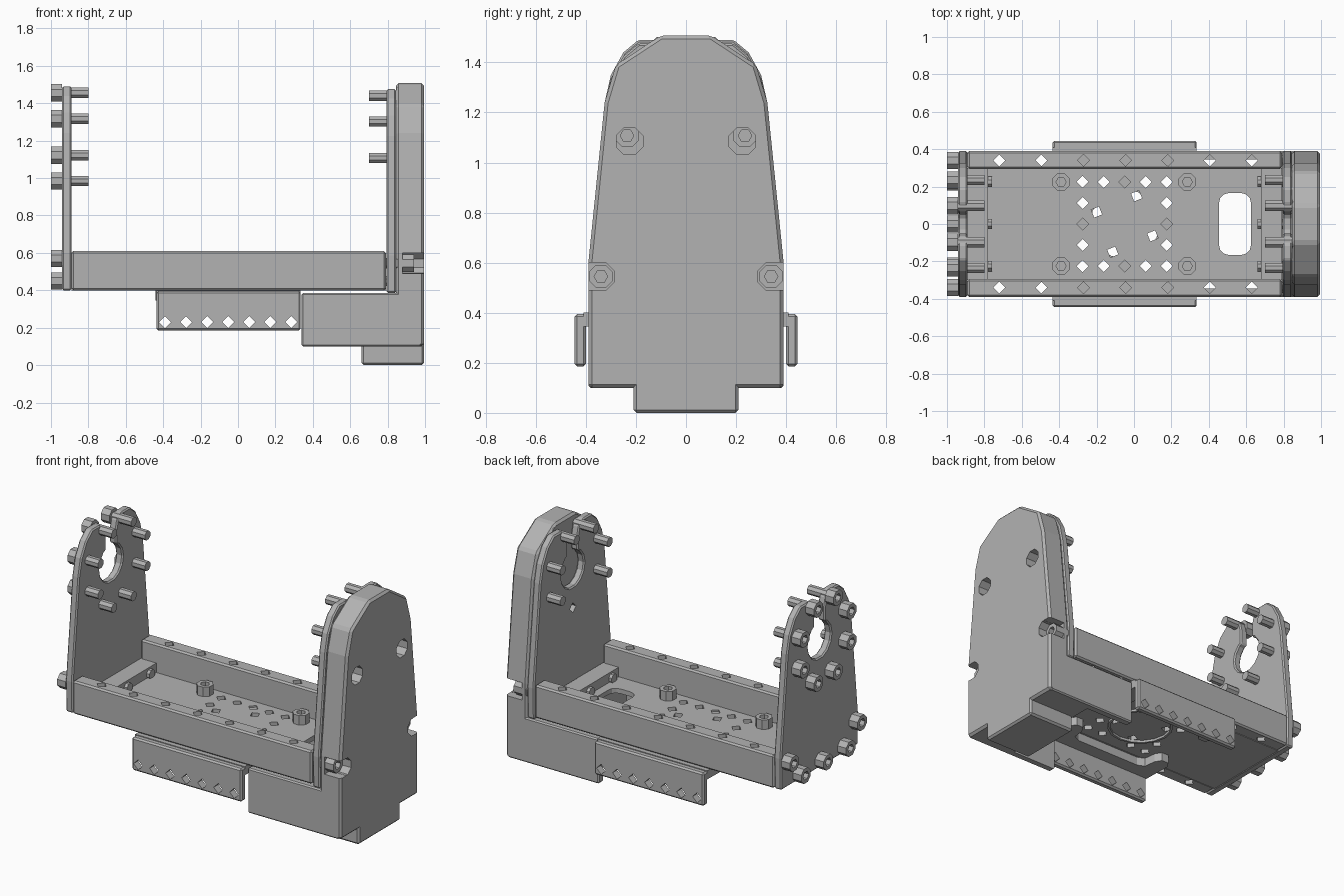
import bpy, bmesh, math
from mathutils import Vector

if "Cube" in bpy.data.objects:
    bpy.data.objects.remove(bpy.data.objects["Cube"])

grey = bpy.data.materials.new("mid grey")
grey.use_nodes = True
grey.diffuse_color = (0.45, 0.45, 0.45, 1)
grey.node_tree.nodes["Principled BSDF"].inputs["Base Color"].default_value = (0.45, 0.45, 0.45, 1)


def place(axis, p, t):
    return Vector({"x": (t, p[0], p[1]), "y": (p[0], t, p[1]), "z": (p[0], p[1], t)}[axis])


def prism(bm, pts, axis, a, b):
    """Extrude a flat outline along an axis from a to b."""
    face = bm.faces.new([bm.verts.new(place(axis, p, a)) for p in pts])
    top = bmesh.ops.extrude_face_region(bm, geom=[face])["geom"]
    move = place(axis, (0, 0), b - a)
    bmesh.ops.translate(bm, vec=move, verts=[g for g in top if isinstance(g, bmesh.types.BMVert)])


def ngon(cx, cy, r, n, turn=0.0):
    return [(cx + r * math.cos(turn + math.tau * i / n), cy + r * math.sin(turn + math.tau * i / n))
            for i in range(n)]


def rect(x0, x1, y0, y1, c=0.0):
    if c == 0:
        return [(x0, y0), (x1, y0), (x1, y1), (x0, y1)]
    pts = []
    for k, (cx, cy) in enumerate([(x1 - c, y1 - c), (x0 + c, y1 - c), (x0 + c, y0 + c), (x1 - c, y0 + c)]):
        pts += [(cx + c * math.cos((k + s / 3) * math.pi / 2), cy + c * math.sin((k + s / 3) * math.pi / 2))
                for s in range(4)]
    return pts


def mirror_outline(half):
    return half + [(-y, z) for y, z in reversed(half)]


def build(name, solids, holes=(), bevel=0.0):
    """Make an object from prisms, bevel it and cut the holes."""
    def mesh(label, items):
        bm = bmesh.new()
        for item in items:
            prism(bm, *item)
        bmesh.ops.recalc_face_normals(bm, faces=bm.faces)
        me = bpy.data.meshes.new(label)
        bm.to_mesh(me)
        bm.free()
        ob = bpy.data.objects.new(label, me)
        bpy.context.collection.objects.link(ob)
        return ob

    ob = mesh(name, solids)
    ob.data.materials.append(grey)
    cutter = None
    if bevel:
        m = ob.modifiers.new("bevel", "BEVEL")
        m.width, m.segments, m.limit_method = bevel, 1, "ANGLE"
    if holes:
        cutter = mesh(name + "_cutter", holes)
        cutter.hide_render = True
        m = ob.modifiers.new("holes", "BOOLEAN")
        m.operation, m.object, m.solver = "DIFFERENCE", cutter, "EXACT"
        m.use_self = True
    if ob.modifiers:
        bpy.context.view_layer.update()
        done = bpy.data.meshes.new_from_object(ob.evaluated_get(bpy.context.evaluated_depsgraph_get()))
        ob.modifiers.clear()
        ob.data = done
        ob.data.materials.clear()
        ob.data.materials.append(grey)
    if cutter:
        bpy.data.objects.remove(cutter)
    return ob


def diamond(x, y, axis, a, b, turn=0.0):
    return (ngon(x, y, 0.032, 4, turn), axis, a, b)


def bolt(name, axis, p, head_out, head_in, tip):
    """Octagonal head with a hexagonal socket, and a shaft."""
    depth = head_out + (head_in - head_out) * 0.6
    over = head_out - (head_in - head_out) * 0.2
    build(name + "_head", [(ngon(*p, 0.05, 8, math.pi / 8), axis, head_out, head_in)],
          [(ngon(*p, 0.027, 6), axis, over, depth)])
    build(name + "_shaft", [(ngon(*p, 0.03, 8, math.pi / 8), axis, head_in, tip)])


PITCH = 0.1125
MID = -0.05

# End plates with a keyhole slot open at the top
lobe = [(0.385, 0.40), (0.39, 0.6), (0.325, 1.24), (0.30, 1.35), (0.25, 1.44), (0.19, 1.49),
        (0.11, 1.49), (0.065, 1.46), (0.05, 1.40), (0.05, 1.31)]
key = [(0.115 * math.cos(a), 1.21 + 0.115 * math.sin(a))
       for a in [math.radians(d) for d in (50, 25, 0, -25, -50, -75)]]
outline = mirror_outline(lobe + key)
build("end_plate_right", [(outline, "x", -0.94, -0.89)], bevel=0.008)
build("end_plate_left", [([(y, z - 0.015) for y, z in outline], "x", 0.795, 0.845)],
      [diamond(0, 0.95, "x", 0.7, 0.9)], 0.008)

# Tray rails with a row of diamond holes
for side, word in ((1, "back"), (-1, "front")):
    y0, y1 = sorted((side * 0.295, side * 0.39))
    build("tray_rail_" + word, [(rect(-0.89, 0.79, y0, y1), "z", 0.40, 0.61)],
          [diamond(-0.72 + 2 * PITCH * i, side * 0.34, "z", 0.3, 0.7) for i in range(7)], 0.01)

# Tray floor with the hole grid, cable opening and underside recess
cuts = [diamond(MID + i * PITCH, s * 0.225, "z", 0.3 if i else 0.42, 0.5)
        for i in range(-2, 3) for s in (-1, 1)]
cuts += [diamond(MID + s * 2 * PITCH, j * PITCH, "z", 0.3 if j else 0.42, 0.5)
         for s in (-1, 1) for j in (-1, 0, 1)]
cuts += [diamond(MID + 0.163 * math.cos(a), 0.163 * math.sin(a), "z", 0.3, 0.5, a)
         for a in [math.radians(67 + 90 * k) for k in range(4)]]
cuts += [(rect(0.455, 0.625, -0.165, 0.165, 0.05), "z", 0.3, 0.5)]
build("tray_floor", [(rect(-0.89, 0.79, -0.3, 0.3), "z", 0.40, 0.43)], cuts)
build("underside_ring", [(ngon(MID, 0, 0.20, 16), "z", 0.385, 0.402)],
      [(ngon(MID, 0, 0.185, 16), "z", 0.37, 0.41)])

# Cross ledges at both ends of the tray
build("ledge_right", [(rect(-0.89, -0.78, -0.3, 0.3), "z", 0.42, 0.49)])
build("ledge_left", [(rect(0.68, 0.79, -0.3, 0.3), "z", 0.42, 0.49)])

# Slung side brackets: drilled web, top flange and screw lugs
for side, word in ((1, "back"), (-1, "front")):
    y0, y1 = sorted((side * 0.40, side * 0.445))
    build("bracket_web_" + word, [(rect(-0.435, 0.335, 0.185, 0.395), "y", y0, y1)],
          [diamond(-0.39 + PITCH * i, 0.23, "y", y0 - 0.1, y1 + 0.1) for i in range(7)], 0.01)
    inner = [(-0.435, 0.41), (0.335, 0.41)]
    for cx in (0.285, -0.39):
        inner += [(cx + dx, y) for dx, y in ((0.05, 0.21), (0.025, 0.17), (-0.025, 0.17), (-0.05, 0.21))]
        if cx > 0:
            inner += [(0.225, 0.29), (0.18, 0.31), (-0.285, 0.31), (-0.33, 0.29)]
    build("bracket_flange_" + word, [([(x, side * y) for x, y in inner], "z", 0.345, 0.40)])
    for cx, end in ((-0.39, "right"), (0.285, "left")):
        bolt(f"floor_screw_{word}_{end}", "z", (cx, side * 0.225), 0.49, 0.43, 0.35)

# Tower housing with bolt recesses
tower = mirror_outline([(0.39, 0.1), (0.39, 0.6), (0.325, 1.24), (0.28, 1.39), (0.1, 1.508)])
recess = [(ngon(s * y, z, 0.058, 8, math.pi / 8), "x", 0.88, 1.1)
          for s in (-1, 1) for y, z in ((0.225, 1.085), (0.34, 0.545))]
recess += [(rect(0.335, 0.5, 0.49, 0.60), "x", 0.88, 1.1), (rect(-0.5, -0.335, 0.49, 0.60), "x", 0.88, 1.1)]
build("tower", [(tower, "x", 0.845, 0.995)], recess, 0.014)

# Hollow base open to the underside, and its foot
build("base", [(rect(0.34, 0.98, -0.39, 0.39), "z", 0.1, 0.385)],
      [(rect(0.2, 0.66, -0.345, 0.345), "z", 0.0, 0.5)], 0.008)
build("foot", [(rect(0.66, 0.995, -0.21, 0.21), "z", 0.0, 0.2)], bevel=0.012)

# Bolts on the open end plate: ring of eight, then the tray fixings
for k, p in enumerate(ngon(0, 1.22, 0.255, 8, math.pi / 8)):
    bolt(f"ring_bolt_right_{k}", "x", p, -1.0, -0.94, -0.80)
for k, p in enumerate([(-0.34, 0.57), (0.34, 0.57), (-0.225, 0.45), (0, 0.45), (0.225, 0.45)]):
    bolt(f"tray_bolt_right_{k}", "x", p, -1.0, -0.94, -0.76)

# Bolts inside the tower
for k, p in enumerate(ngon(0, 1.205, 0.255, 8, math.pi / 8)):
    if k not in (5, 6):
        bolt(f"ring_bolt_left_{k}", "x", p, 0.90, 0.845, 0.70)
for k, p in enumerate([(-0.34, 0.545), (0.34, 0.545), (-0.225, 0.45), (0, 0.45), (0.225, 0.45)]):
    bolt(f"tray_bolt_left_{k}", "x", p, 0.94, 0.845, 0.66)
